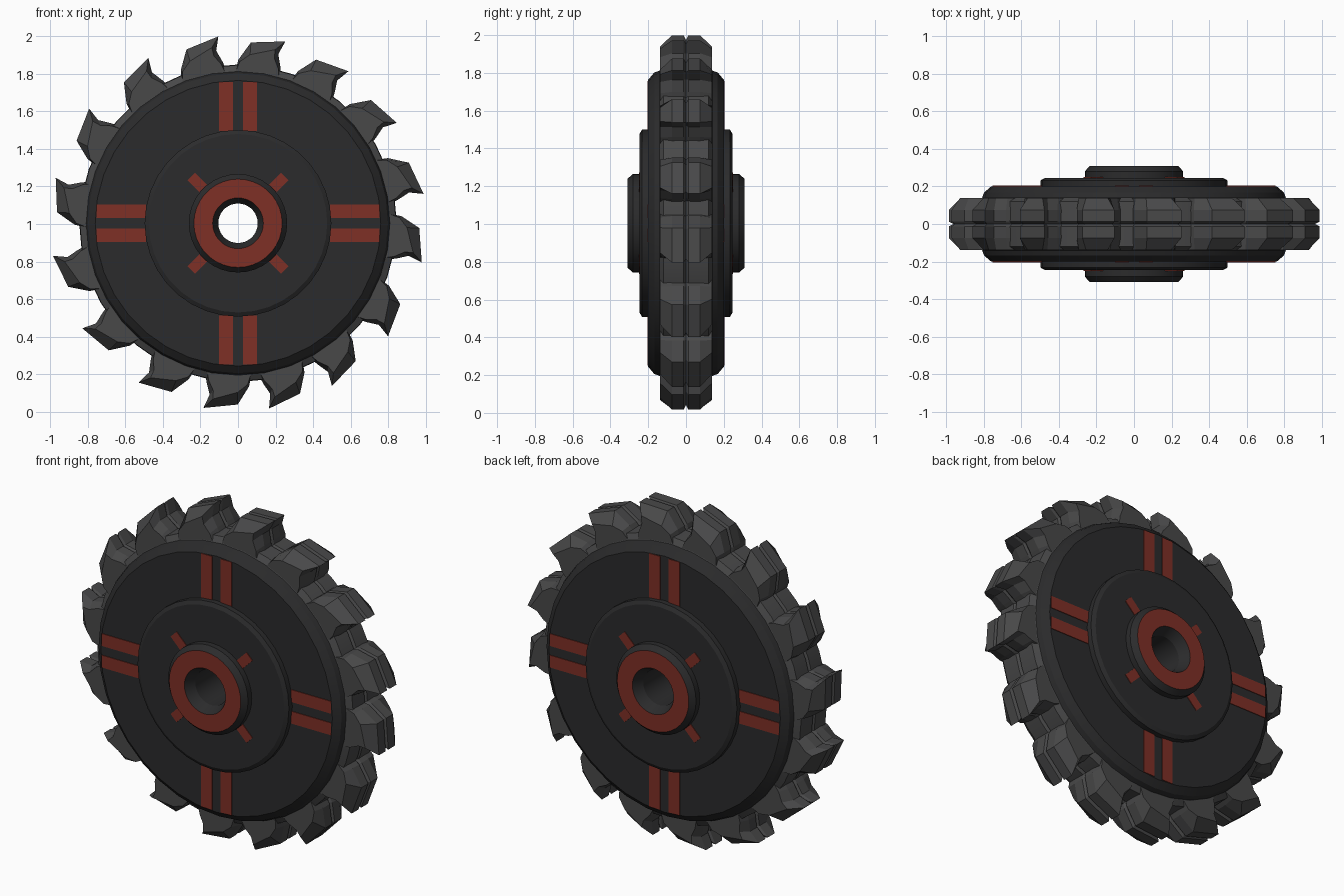
import bpy, bmesh, math
from mathutils import Matrix

if "Cube" in bpy.data.objects:
    bpy.data.objects.remove(bpy.data.objects["Cube"])

CZ = 1.004          # height of the wheel axis


def material(name, rgb):
    m = bpy.data.materials.new(name)
    m.diffuse_color = (*rgb, 1)
    m.use_nodes = True
    m.node_tree.nodes["Principled BSDF"].inputs["Base Color"].default_value = m.diffuse_color
    return m


BODY = material("charcoal", (0.024, 0.024, 0.025))
STEEL = material("tooth_grey", (0.065, 0.065, 0.066))
RED = material("rust_red", (0.21, 0.029, 0.019))


def polar(r, deg, y):
    # angle runs clockwise from the top, seen from the front
    a = math.radians(deg)
    return (r * math.sin(a), y, CZ + r * math.cos(a))


def finish(bm, name, mats):
    bmesh.ops.recalc_face_normals(bm, faces=bm.faces[:])
    me = bpy.data.meshes.new(name)
    bm.to_mesh(me)
    bm.free()
    for m in mats:
        me.materials.append(m)
    ob = bpy.data.objects.new(name, me)
    bpy.context.collection.objects.link(ob)
    return ob


def smooth(ob, deg):
    bpy.ops.object.select_all(action='DESELECT')
    ob.select_set(True)
    bpy.context.view_layer.objects.active = ob
    bpy.ops.object.shade_smooth_by_angle(angle=math.radians(deg))


# Wheel body: stepped half profile (radius, y), mirrored and turned round the axis
half = [(0.105, 0.25), (0.135, 0.31), (0.235, 0.31), (0.262, 0.28), (0.262, 0.245),
        (0.475, 0.245), (0.497, 0.232), (0.497, 0.20), (0.76, 0.20), (0.798, 0.168),
        (0.808, 0.14), (0.842, 0.12), (0.845, 0.012)]
profile = half + [(0.83, 0.0)] + [(r, -y) for r, y in reversed(half)]
SEG = 36
bm = bmesh.new()
rings = [[bm.verts.new(polar(r, 360 * s / SEG, y)) for r, y in profile] for s in range(SEG)]
n = len(profile)
for s in range(SEG):
    a, b = rings[s], rings[(s + 1) % SEG]
    for i in range(n):
        j = (i + 1) % n
        f = bm.faces.new((a[i], a[j], b[j], b[i]))
        (r0, y0), (r1, y1) = profile[i], profile[j]
        if min(abs(y0), abs(y1)) > 0.305:      # hub end rings are red
            f.material_index = 2
        elif min(r0, r1) > 0.80:               # rim under the teeth
            f.material_index = 1
smooth(finish(bm, "wheel_body", [BODY, STEEL, RED]), 25)

# Hooked teeth: (degrees from tip, radius) on the crown and on the bevelled sides
crown = [(-16, 0.79), (-14.5, 0.87), (-10.5, 0.965), (0, 1.0), (-1.2, 0.925), (0.5, 0.865), (2.5, 0.79)]
side = [(-16, 0.79), (-14, 0.86), (-10.5, 0.90), (-2.5, 0.945), (-2.2, 0.90), (0, 0.85), (1.5, 0.79)]
groove = [(-15.5, 0.79), (-14, 0.86), (-10, 0.945), (-0.8, 0.978), (-1.8, 0.92), (0, 0.86), (2, 0.79)]
stations = [(-0.138, side), (-0.075, crown), (-0.012, crown), (0, groove),
            (0.012, crown), (0.075, crown), (0.138, side)]
tips = [-6, 14.6, 36, 57.7, 81, 102, 127, 150, 170.5, 190.6, 212, 236, 260, 284, 307.6, 331.5]
bm = bmesh.new()
for t in tips:
    loops = [[bm.verts.new(polar(r, t + d, y)) for d, r in pts] for y, pts in stations]
    for a, b in zip(loops, loops[1:]):
        for i in range(len(crown)):
            j = (i + 1) % len(crown)
            bm.faces.new((a[i], a[j], b[j], b[i]))
    bm.faces.new(loops[0])
    bm.faces.new(loops[-1][::-1])
finish(bm, "teeth", [STEEL])


# Thin red plates lying on the faces, both sides
def plate(bm, deg, across, r0, r1, width, y):
    m = (Matrix.Translation((0, 0, CZ)) @ Matrix.Rotation(math.radians(deg), 4, 'Y')
         @ Matrix.Translation((across, y, (r0 + r1) / 2))
         @ Matrix.Diagonal((width, 0.008, r1 - r0, 1)))
    bmesh.ops.create_cube(bm, size=1, matrix=m)


bars, tabs = bmesh.new(), bmesh.new()
for k in range(4):
    for sgn in (-1, 1):
        for across in (-0.064, 0.064):
            plate(bars, 90 * k, across, 0.49, 0.752, 0.073, sgn * 0.20)
        plate(tabs, 90 * k + 45, 0, 0.25, 0.352, 0.055, sgn * 0.245)
finish(bars, "face_stripes", [RED])
finish(tabs, "hub_tabs", [RED])
